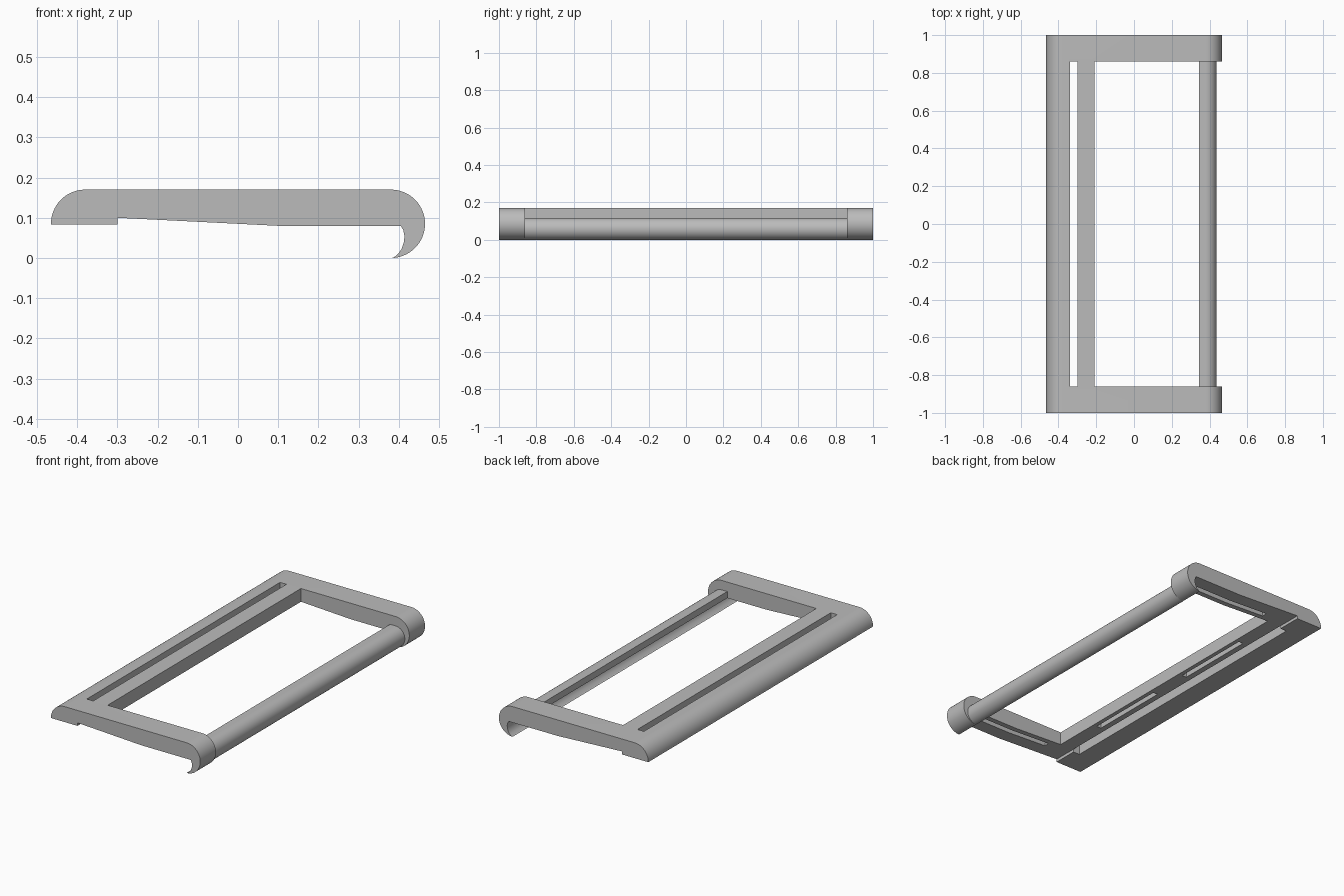
import bpy
import bmesh
from math import cos, sin, radians

cube = bpy.data.objects.get("Cube")
if cube:
    bpy.data.objects.remove(cube, do_unlink=True)

# Single grey plastic
grey = bpy.data.materials.new("grey plastic")
grey.use_nodes = True
colour = (0.5, 0.5, 0.5, 1)
grey.diffuse_color = colour
grey.node_tree.nodes["Principled BSDF"].inputs["Base Color"].default_value = colour


def arc(cx, cz, r, start, end, steps):
    angles = [radians(start + (end - start) * i / steps) for i in range(steps + 1)]
    return [(cx + r * cos(a), cz + r * sin(a)) for a in angles]


def extrude(name, profile, y0, y1):
    """Extrude an x-z profile along y."""
    bm = bmesh.new()
    face = bm.faces.new([bm.verts.new((x, y0, z)) for x, z in profile])
    side = bmesh.ops.extrude_face_region(bm, geom=[face])["geom"]
    moved = [v for v in side if isinstance(v, bmesh.types.BMVert)]
    bmesh.ops.translate(bm, verts=moved, vec=(0, y1 - y0, 0))
    bmesh.ops.recalc_face_normals(bm, faces=bm.faces)
    mesh = bpy.data.meshes.new(name)
    bm.to_mesh(mesh)
    bm.free()
    mesh.materials.append(grey)
    obj = bpy.data.objects.new(name, mesh)
    bpy.context.collection.objects.link(obj)
    return obj


def cut(target, name, x, y, z):
    """Subtract a box given by its x, y and z ranges."""
    box = [(x[0], z[0]), (x[1], z[0]), (x[1], z[1]), (x[0], z[1])]
    cutter = extrude(name, box, *y)
    cutter.hide_render = True
    mod = target.modifiers.new(name, "BOOLEAN")
    mod.operation = "DIFFERENCE"
    mod.solver = "EXACT"
    mod.object = cutter
    bpy.context.view_layer.objects.active = target
    bpy.ops.object.modifier_apply(modifier=name)
    bpy.data.objects.remove(cutter, do_unlink=True)


def smooth(obj):
    bpy.ops.object.select_all(action="DESELECT")
    obj.select_set(True)
    bpy.context.view_layer.objects.active = obj
    bpy.ops.object.shade_smooth_by_angle(angle=radians(25))


# Concave inside of the hooked edge, from tip upwards
hook_inside = [(0.387, 0.001), (0.398, 0.01), (0.407, 0.023), (0.412, 0.038),
               (0.414, 0.054), (0.411, 0.069), (0.405, 0.08)]

# Frame: thick rounded bar, sloped underside and hooked edge
underside = [(0.1, 0.08), (-0.3, 0.1), (-0.3, 0.083), (-0.465, 0.083)]
frame_profile = (hook_inside + underside
                 + arc(-0.38, 0.085, 0.085, 180, 90, 16)
                 + arc(0.38, 0.085, 0.085, 90, -90, 32))
frame = extrude("frame", frame_profile, -1, 1)

# Main window and long narrow slot
cut(frame, "window", (-0.21, 0.6), (-0.86, 0.86), (-0.1, 0.3))
cut(frame, "slot", (-0.34, -0.3), (-0.86, 0.86), (-0.1, 0.3))

# Shallow grooves in the underside
for s in (-1, 1):
    cut(frame, "end_groove", (-0.15, 0.33), sorted((s * 0.89, s * 0.92)), (0.0, 0.12))
    cut(frame, "bar_groove", (-0.265, -0.235), sorted((s * 0.12, s * 0.59)), (0.0, 0.125))
smooth(frame)

# Lower hooked rail between the two ends
rail_profile = (hook_inside + [(0.345, 0.08), (0.345, 0.117)]
                + arc(0.379, 0.0585, 0.0585, 90, -90, 28))
rail = extrude("hooked_rail", rail_profile, -0.86, 0.86)
smooth(rail)
